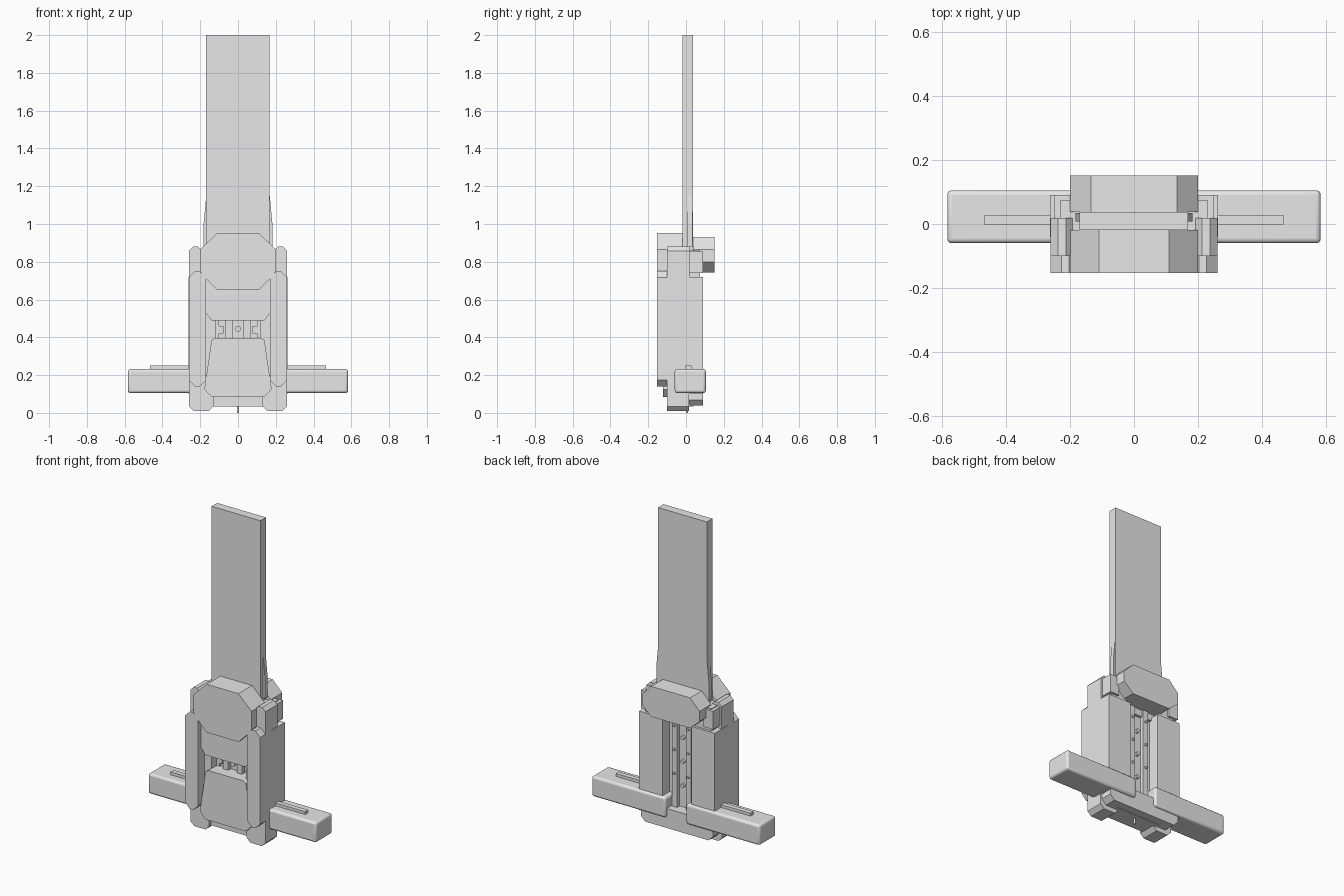
import bpy
import bmesh
from mathutils import Matrix

cube = bpy.data.objects.get("Cube")
if cube:
    bpy.data.objects.remove(cube, do_unlink=True)

grey = bpy.data.materials.new("light_grey")
grey.use_nodes = True
grey.diffuse_color = (0.8, 0.8, 0.8, 1)
grey.node_tree.nodes["Principled BSDF"].inputs["Base Color"].default_value = (0.8, 0.8, 0.8, 1)


def finish(name, bm):
    bmesh.ops.recalc_face_normals(bm, faces=bm.faces)
    mesh = bpy.data.meshes.new(name)
    bm.to_mesh(mesh)
    bm.free()
    mesh.materials.append(grey)
    obj = bpy.data.objects.new(name, mesh)
    bpy.context.scene.collection.objects.link(obj)
    return obj


def plate(name, outline, y0, y1):
    """Extrude an x-z outline from y0 to y1."""
    bm = bmesh.new()
    face = bm.faces.new([bm.verts.new((x, y0, z)) for x, z in outline])
    new = bmesh.ops.extrude_face_region(bm, geom=[face])["geom"]
    moved = [v for v in new if isinstance(v, bmesh.types.BMVert)]
    bmesh.ops.translate(bm, verts=moved, vec=(0, y1 - y0, 0))
    return finish(name, bm)


def mirrored(half):
    """Complete a symmetric outline from its +x half."""
    return half + [(-x, z) for x, z in reversed(half)]


def chamfered(x0, x1, z0, z1, bottom, top):
    """Rectangle with cut corners."""
    return [(x0 + bottom, z0), (x1 - bottom, z0), (x1, z0 + bottom), (x1, z1 - top),
            (x1 - top, z1), (x0 + top, z1), (x0, z1 - top), (x0, z0 + bottom)]


def box(name, x0, x1, y0, y1, z0, z1):
    return plate(name, [(x0, z0), (x1, z0), (x1, z1), (x0, z1)], y0, y1)


def mirror(obj):
    mod = obj.modifiers.new("Mirror", 'MIRROR')
    mod.use_axis[0] = True
    return obj


def rod(name, x, y, z, radius, depth, axis):
    bm = bmesh.new()
    turn = Matrix.Rotation(1.5708, 4, 'X') if axis == 'Y' else Matrix()
    bmesh.ops.create_cone(bm, cap_ends=True, segments=12, radius1=radius, radius2=radius,
                          depth=depth, matrix=Matrix.Translation((x, y, z)) @ turn)
    return finish(name, bm)


# Blade with flared root
box("blade", -0.17, 0.168, -0.018, 0.037, 0.7, 2.0)
plate("blade_root", mirrored([(0.182, 0.88), (0.182, 1.0), (0.168, 1.15)]), 0.008, 0.034)

# Front and back caps
plate("front_cap", mirrored([(0.11, 0.65), (0.17, 0.71), (0.2, 0.75), (0.2, 0.865), (0.11, 0.952)]),
      -0.153, -0.018)
plate("back_cap", mirrored([(0.135, 0.742), (0.2, 0.8), (0.2, 0.865), (0.135, 0.932)]), 0.037, 0.152)

# Front panels above and below the window
plate("upper_panel", mirrored([(0.14, 0.49), (0.17, 0.53), (0.17, 0.71), (0.11, 0.8)]), -0.125, -0.03)
plate("lower_panel", mirrored([(0.14, 0.085), (0.178, 0.125), (0.14, 0.385), (0.12, 0.397)]),
      -0.122, -0.03)

# Side housings
mirror(plate("front_rail", chamfered(0.17, 0.26, 0.14, 0.75, 0.033, 0.033), -0.153, -0.035))
mirror(box("inner_wall", 0.12, 0.2, -0.09, 0.015, 0.09, 0.8))
mirror(plate("shoulder", chamfered(0.19, 0.26, 0.66, 0.88, 0.01, 0.022), -0.1, 0.018))
mirror(box("rear_shoulder", 0.185, 0.25, 0.015, 0.09, 0.74, 0.855))
pillar = mirror(box("rear_pillar", 0.1, 0.262, -0.04, 0.09, 0.1, 0.72))
mirror(box("pillar_top", 0.12, 0.23, -0.02, 0.075, 0.7, 0.86))

# Recessed core with vertical slide bars and screws
box("core", -0.13, 0.13, -0.025, 0.02, 0.08, 0.85)
mirror(box("slide_bar", 0.03, 0.065, -0.055, 0.045, 0.1, 0.8))
mirror(box("window_bar", 0.078, 0.115, -0.045, 0.0, 0.42, 0.46))
rod("front_screw", 0, -0.035, 0.445, 0.016, 0.04, 'Y')
for i, z in enumerate((0.3, 0.45, 0.6)):
    rod("back_screw_%d" % (i + 1), 0, 0.022, z, 0.012, 0.03, 'Y')
    mirror(rod("bar_screw_%d" % (i + 1), 0.048, 0.045, z + 0.07, 0.008, 0.02, 'Y'))

# Base: feet, cross pieces and pin
mirror(plate("foot", chamfered(0.13, 0.26, 0.01, 0.2, 0.025, 0.025), -0.1, 0.015))
box("base_bridge", -0.15, 0.15, -0.08, 0.04, 0.035, 0.12)
plate("rear_base", chamfered(-0.25, 0.25, 0.038, 0.16, 0.03, 0.01), 0.012, 0.09)
rod("base_pin", 0, 0.005, 0.03, 0.006, 0.06, 'Z')

# Cross guard with rounded edges and top ridges
guard = box("guard_arm", 0.07, 0.583, -0.06, 0.105, 0.105, 0.232)
bevel = guard.modifiers.new("Bevel", 'BEVEL')
bevel.width = 0.014
bevel.segments = 3
mirror(guard)
mirror(box("guard_ridge", 0.24, 0.467, -0.002, 0.028, 0.22, 0.25))

# Smooth only the rounded guard and round screws
bpy.ops.object.select_all(action='DESELECT')
for obj in bpy.context.scene.objects:
    if "guard_arm" in obj.name or "screw" in obj.name or "pin" in obj.name:
        obj.select_set(True)
        bpy.context.view_layer.objects.active = obj
bpy.ops.object.shade_smooth_by_angle(angle=0.6)
